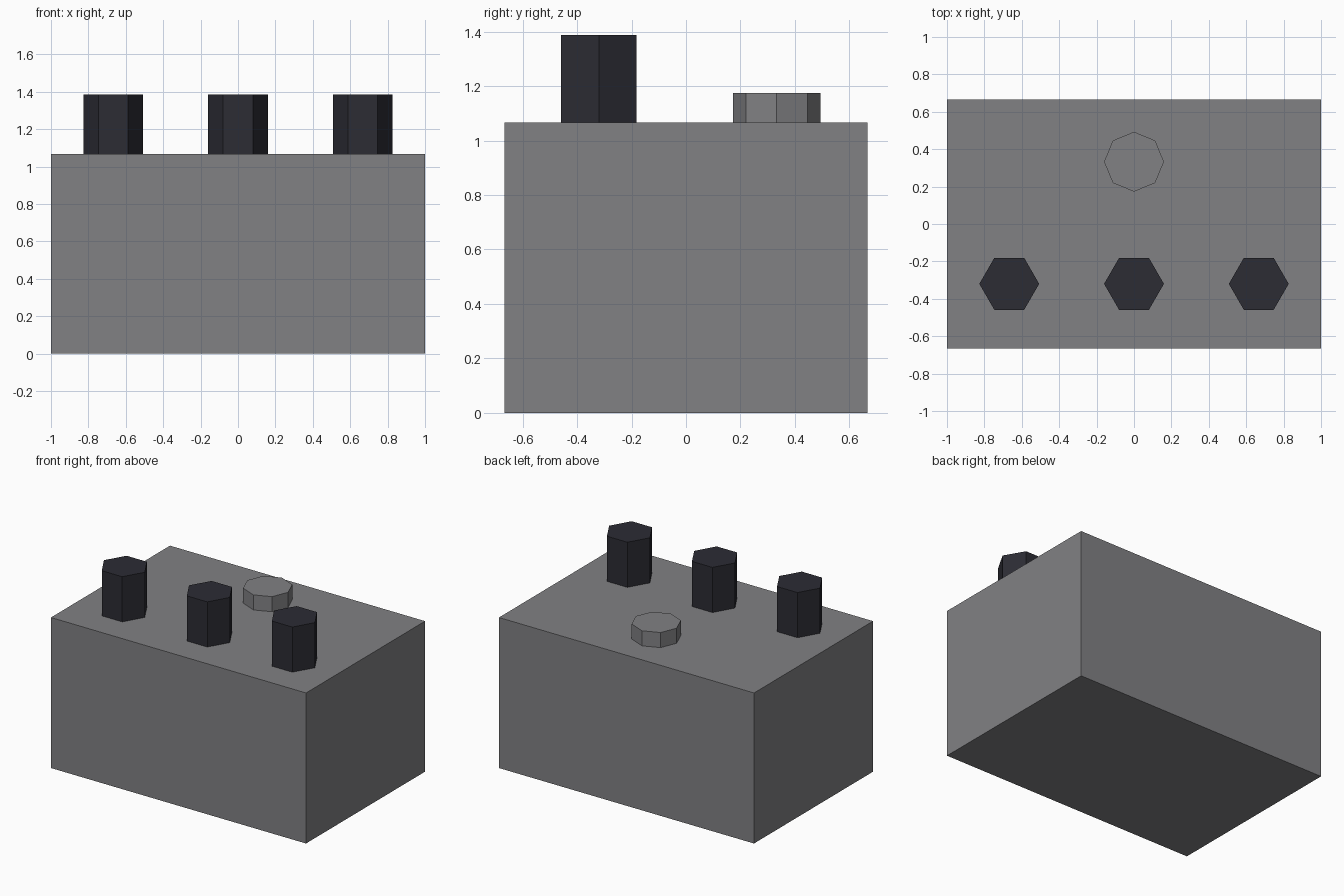
import bpy

cube = bpy.data.objects.get("Cube")
if cube:
    bpy.data.objects.remove(cube, do_unlink=True)


def make_material(name, rgb):
    mat = bpy.data.materials.new(name)
    mat.use_nodes = True
    colour = (*rgb, 1.0)
    mat.diffuse_color = colour
    mat.node_tree.nodes["Principled BSDF"].inputs["Base Color"].default_value = colour
    return mat


def finish(name, mat):
    obj = bpy.context.object
    obj.name = name
    obj.data.name = name
    obj.data.materials.append(mat)
    return obj


def add_prism(name, sides, x, y, height, mat):
    """Upright prism standing on the body, with a corner pointing along +x."""
    bpy.ops.mesh.primitive_cylinder_add(
        vertices=sides, radius=PEG_RADIUS, depth=height,
        location=(x, y, BODY_HEIGHT + height / 2))
    return finish(name, mat)


WIDTH, DEPTH, BODY_HEIGHT = 2.0, 1.333, 1.067
PEG_RADIUS = 0.16

grey = make_material("mid grey", (0.22, 0.22, 0.23))
dark = make_material("dark slate", (0.025, 0.025, 0.034))

# Main block
bpy.ops.mesh.primitive_cube_add(size=1, location=(0, 0, BODY_HEIGHT / 2))
body = finish("body", grey)
body.scale = (WIDTH, DEPTH, BODY_HEIGHT)
bpy.ops.object.transform_apply(location=False, rotation=False, scale=True)

# Row of hexagonal posts along the front
for side, x in (("right", -0.667), ("middle", 0), ("left", 0.667)):
    add_prism(f"{side}_post", 6, x, -0.32, 0.32, dark).rotation_euler.z = 1.5707963

# Low octagonal knob at the back
add_prism("knob", 8, 0, 0.333, 0.107, grey)
